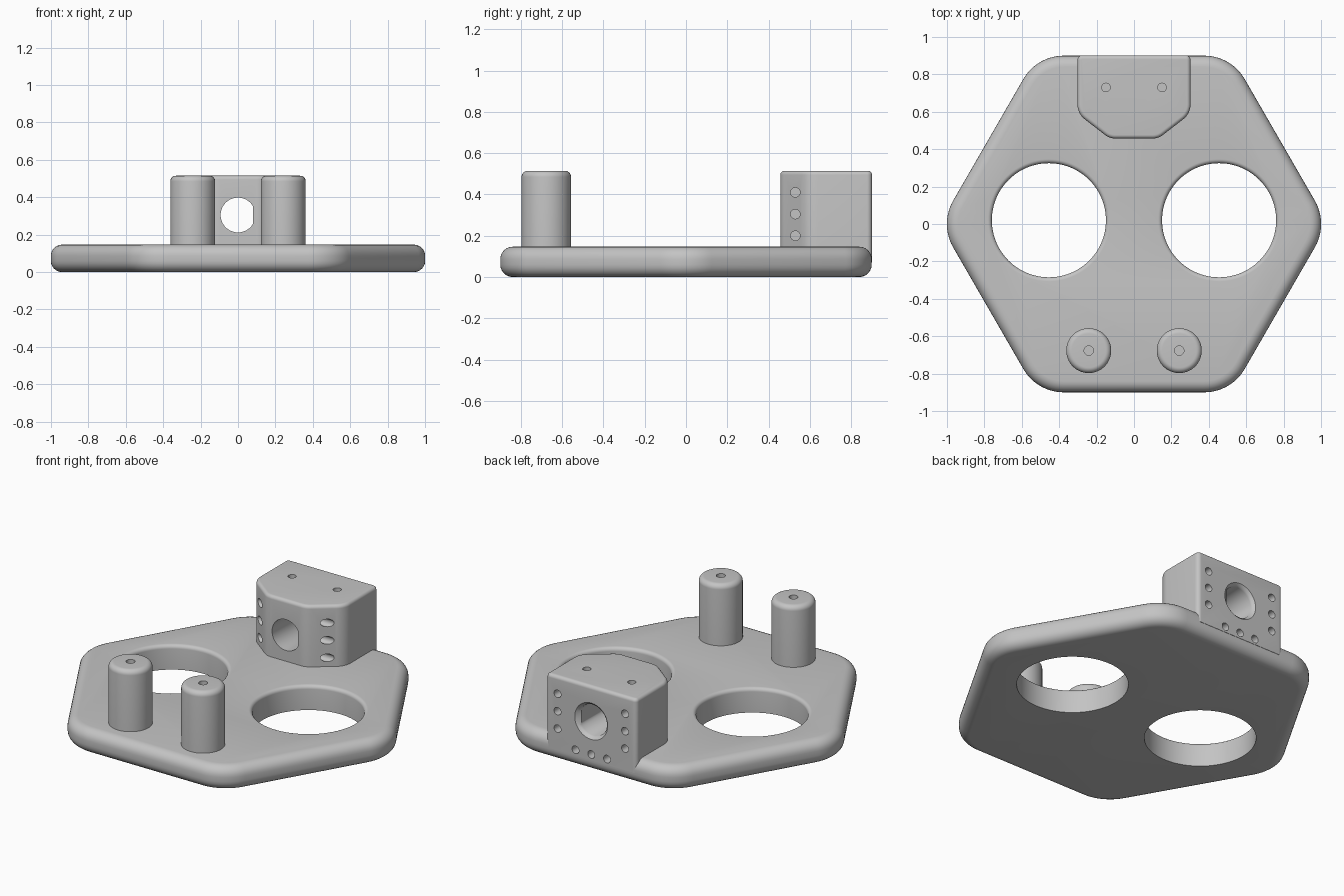
import bpy, bmesh
from math import radians, tan, sin, cos, pi
from mathutils import Vector

if "Cube" in bpy.data.objects:
    bpy.data.objects.remove(bpy.data.objects["Cube"])

grey = bpy.data.materials.new("plain grey")
grey.use_nodes = True
COLOUR = (0.55, 0.55, 0.55, 1)
grey.diffuse_color = COLOUR
grey.node_tree.nodes["Principled BSDF"].inputs["Base Color"].default_value = COLOUR

TOP, PLATE_TOP = 0.515, 0.147


def fillet(corners, steps=8):
    """Round each (x, y, radius) corner of a closed outline."""
    out = []
    for i, (x, y, r) in enumerate(corners):
        p = Vector((x, y))
        if r == 0:
            out.append(p)
            continue
        a = (Vector(corners[i - 1][:2]) - p).normalized()
        b = (Vector(corners[(i + 1) % len(corners)][:2]) - p).normalized()
        half = a.angle(b) / 2
        centre = p + (a + b).normalized() * r / sin(half)
        start, end = p + a * r / tan(half) - centre, p + b * r / tan(half) - centre
        for k in range(steps + 1):
            t = k / steps
            w = pi - 2 * half
            out.append(centre + (start * sin((1 - t) * w) + end * sin(t * w)) / sin(w))
    return out


def finish(name, bm):
    bmesh.ops.recalc_face_normals(bm, faces=bm.faces)
    mesh = bpy.data.meshes.new(name)
    bm.to_mesh(mesh)
    bm.free()
    mesh.materials.append(grey)
    obj = bpy.data.objects.new(name, mesh)
    bpy.context.collection.objects.link(obj)
    return obj


def prism(name, outline, z0, z1, bevel, rims):
    """Extrude an outline upward and round the rims at the given heights."""
    bm = bmesh.new()
    base = bm.faces.new([bm.verts.new((p.x, p.y, z0)) for p in outline])
    ext = bmesh.ops.extrude_face_region(bm, geom=[base], use_keep_orig=True)
    for v in ext["geom"]:
        if isinstance(v, bmesh.types.BMVert):
            v.co.z = z1
    bmesh.ops.recalc_face_normals(bm, faces=bm.faces)
    edges = [e for e in bm.edges
             if any(all(abs(v.co.z - z) < 1e-5 for v in e.verts) for z in rims)]
    bmesh.ops.bevel(bm, geom=edges, offset=bevel, segments=6, profile=0.5, affect='EDGES')
    return finish(name, bm)


def lathe(bm, profile, origin, axis=(0, 0, 1), steps=64):
    """Revolve (radius, height) points about an axis through origin."""
    quat = Vector((0, 0, 1)).rotation_difference(Vector(axis))
    rings = []
    for r, h in profile:
        count = 1 if r < 1e-6 else steps
        rings.append([bm.verts.new(Vector(origin) + quat @ Vector(
            (r * cos(2 * pi * k / steps), r * sin(2 * pi * k / steps), h)))
            for k in range(count)])
    for a, b in zip(rings, rings[1:]):
        for k in range(steps):
            n = (k + 1) % steps
            quad = [a[k % len(a)], a[n % len(a)], b[n % len(b)], b[k % len(b)]]
            bm.faces.new(list(dict.fromkeys(quad)))


def drill(bm, origin, axis, depth=0.1, r=0.023):
    lathe(bm, [(0, -0.1), (r, -0.1), (r, depth), (0, depth)], origin, axis, 24)


def cut(obj, cutter):
    mod = obj.modifiers.new("cut", 'BOOLEAN')
    mod.operation, mod.solver, mod.object = 'DIFFERENCE', 'EXACT', cutter
    bpy.context.view_layer.objects.active = obj
    bpy.ops.object.modifier_apply(modifier=mod.name)


# Base plate: rounded hexagon
R = 0.9 / cos(pi / 6)
hexagon = [(R * cos(k * pi / 3), R * sin(k * pi / 3), 0.25) for k in range(6)]
plate = prism("base_plate", fillet(hexagon, 12), 0, PLATE_TOP, 0.06, (0, PLATE_TOP))

# Rear block: chamfered front corners, softened top
side = [(0.302, 0.902, 0.025), (0.302, 0.59, 0.1), (0.13, 0.457, 0.09)]
block = prism("rear_block", fillet(side[::-1] + [(-x, y, r) for x, y, r in side]),
              0.07, TOP, 0.02, (TOP,))

# Two large plate openings with a rounded upper rim
bm = bmesh.new()
rim = [(0.305 + 0.022 * (1 - cos(a)), PLATE_TOP - 0.022 * (1 - sin(a)))
       for a in (k * pi / 12 for k in range(7))]
for s in (-1, 1):
    lathe(bm, [(0, -0.1), (0.305, -0.1)] + rim + [(rim[-1][0], 0.3), (0, 0.3)],
          (s * 0.455, 0.02, 0), steps=96)
openings = finish("opening_cutter", bm)

# Screw holes in the top, sides and back of the block
bm = bmesh.new()
for s in (-1, 1):
    drill(bm, (s * 0.15, 0.73, TOP), (0, 0, -1))
    for z in (0.2, 0.305, 0.41):
        drill(bm, (s * 0.215, 0.53, z), (-s, 0, 0), 0.09)
        drill(bm, (s * 0.225, 0.9, z), (0, -1, 0))
for x in (-0.105, 0, 0.105):
    drill(bm, (x, 0.9, 0.105), (0, -1, 0))
screws = finish("screw_hole_cutter", bm)

# Flat-sided bore through the block, flared at the back
bm = bmesh.new()
lathe(bm, [(0, 0.3), (0.093, 0.3), (0.093, 0.88), (0.098, 0.892), (0.112, 0.904),
           (0.112, 1), (0, 1)], (0, 0, 0.305), (0, 1, 0))
for v in bm.verts:
    if v.co.y < 0.885:
        v.co.x = min(v.co.x, 0.08)
bore = finish("bore_cutter", bm)

cut(plate, openings)
cut(plate, screws)
cut(block, screws)
cut(block, bore)
for cutter in (openings, screws, bore):
    bpy.data.objects.remove(cutter)

# Two front posts with a hole in the top
parts = [plate, block]
profile = fillet([(0, 0.4, 0), (0.025, 0.4, 0), (0.025, TOP, 0), (0.12, TOP, 0.03),
                  (0.12, 0.1, 0), (0, 0.1, 0)])
for name, s in (("left_post", 1), ("right_post", -1)):
    bm = bmesh.new()
    lathe(bm, profile, (s * 0.242, -0.677, 0))
    parts.append(finish(name, bm))

bpy.ops.object.select_all(action='DESELECT')
for obj in parts:
    obj.select_set(True)
bpy.context.view_layer.objects.active = plate
bpy.ops.object.shade_smooth_by_angle(angle=radians(30))
